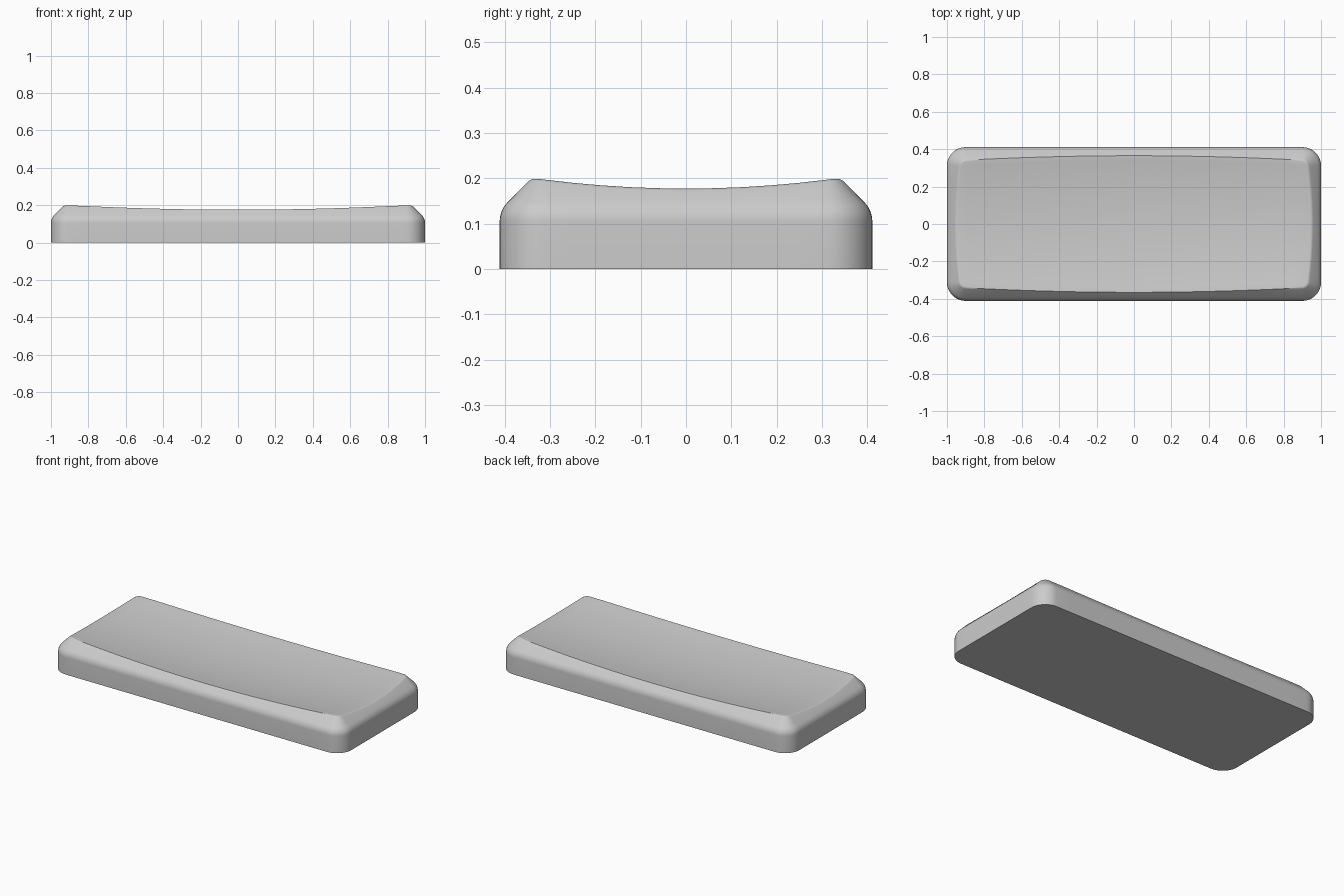
import bpy, bmesh, math
from mathutils import Vector

if "Cube" in bpy.data.objects:
    bpy.data.objects.remove(bpy.data.objects["Cube"])

HALF_X, HALF_Y, RADIUS = 1.0, 0.411, 0.1
SHOULDER = 0.13      # height where wall and 45 degree chamfer would meet
ROUND = 0.06         # radius blending wall into chamfer


def make_material(name, rgb):
    mat = bpy.data.materials.new(name)
    mat.use_nodes = True
    mat.diffuse_color = (*rgb, 1)
    mat.node_tree.nodes["Principled BSDF"].inputs["Base Color"].default_value = (*rgb, 1)
    return mat


def dish(p):
    """Height of the hollow top surface."""
    return 0.147 + 0.031 * (p.x / 0.95) ** 2 + 0.028 * (p.y / 0.36) ** 2


def outline():
    """Rounded rectangle as pairs of (core point, outward normal)."""
    cx, cy = HALF_X - RADIUS, HALF_Y - RADIUS
    corners = [Vector(c) for c in ((cx, cy), (-cx, cy), (-cx, -cy), (cx, -cy))]
    pairs = []
    for i, c in enumerate(corners):
        for k in range(11):
            a = math.pi / 2 * (i + k / 10)
            n = Vector((math.cos(a), math.sin(a)))
            pairs.append((c, n))
        steps = 20 if i % 2 == 0 else 10
        pairs += [(c.lerp(corners[(i + 1) % 4], k / steps), n) for k in range(1, steps)]
    return pairs


def rim_point(core, normal):
    """Where the chamfer meets the hollow top."""
    inset = 0.05
    for _ in range(12):
        inset = dish(core + normal * (RADIUS - inset)) - SHOULDER
    p = core + normal * (RADIUS - inset)
    return Vector((p.x, p.y, dish(p)))


# Wall profile as (inset, height), ending with the rounded shoulder
profile = [(0, 0)]
start = SHOULDER - ROUND * math.tan(math.pi / 8)
for k in range(7):
    a = math.pi / 4 * k / 6
    profile.append((ROUND * (1 - math.cos(a)), start + ROUND * math.sin(a)))

pairs = outline()
bm = bmesh.new()
rings = []
for inset, z in profile:
    rings.append([bm.verts.new((*(c + n * (RADIUS - inset)), z)) for c, n in pairs])
rim = [rim_point(c, n) for c, n in pairs]
rim_ring = [bm.verts.new(p) for p in rim]
rings.append(rim_ring)

# Hollow top, as rings shrinking to the middle
for k in range(1, 14):
    scale = 1 - k / 14
    ring = []
    for p in rim:
        q = p * scale
        ring.append(bm.verts.new((q.x, q.y, dish(q))))
    rings.append(ring)

count = len(pairs)
for low, high in zip(rings, rings[1:]):
    for i in range(count):
        j = (i + 1) % count
        bm.faces.new((low[i], low[j], high[j], high[i]))
middle = bm.verts.new((0, 0, dish(Vector((0, 0)))))
for i in range(count):
    bm.faces.new((rings[-1][i], rings[-1][(i + 1) % count], middle))
bm.faces.new(rings[0][::-1])

# Soften the rim
rim_edges = [bm.edges.get((rim_ring[i], rim_ring[(i + 1) % count])) for i in range(count)]
bmesh.ops.bevel(bm, geom=rim_edges, offset=0.008, offset_type='OFFSET',
                segments=4, profile=0.5, affect='EDGES')
bmesh.ops.recalc_face_normals(bm, faces=bm.faces)

mesh = bpy.data.meshes.new("hollowed_slab")
bm.to_mesh(mesh)
bm.free()
slab = bpy.data.objects.new("hollowed_slab", mesh)
bpy.context.collection.objects.link(slab)
mesh.materials.append(make_material("plain grey", (0.6, 0.6, 0.6)))

bpy.ops.object.select_all(action='DESELECT')
slab.select_set(True)
bpy.context.view_layer.objects.active = slab
bpy.ops.object.shade_smooth_by_angle(angle=math.radians(35))
